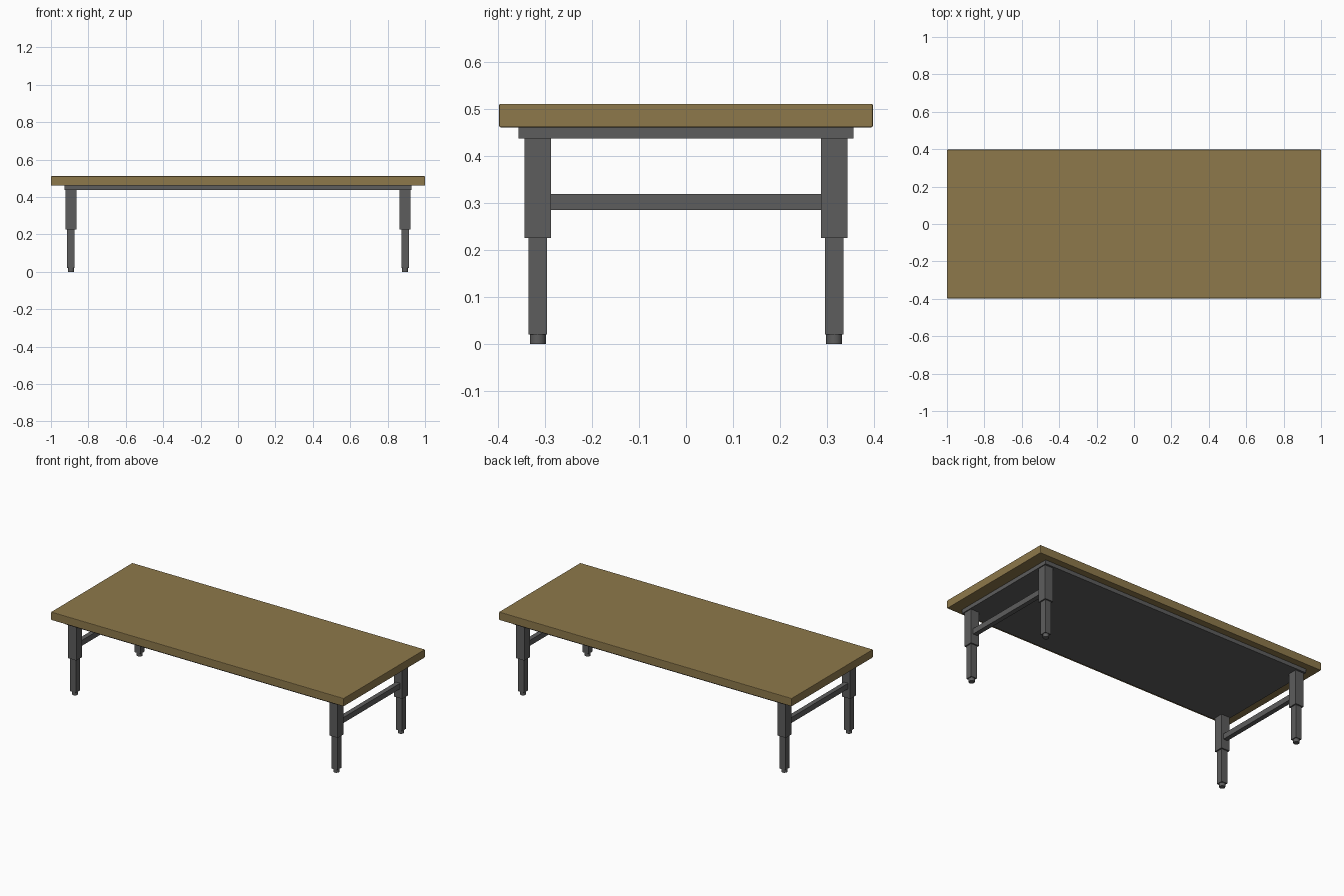
import bpy
from math import radians

if "Cube" in bpy.data.objects:
    bpy.data.objects.remove(bpy.data.objects["Cube"])


def material(name, rgb):
    m = bpy.data.materials.new(name)
    m.diffuse_color = (*rgb, 1)
    m.use_nodes = True
    m.node_tree.nodes["Principled BSDF"].inputs["Base Color"].default_value = m.diffuse_color
    return m


WOOD = material("wood", (0.27, 0.19, 0.07))
METAL = material("dark_metal", (0.11, 0.11, 0.11))


def box(name, x, y, z, mat, bevel=0.0):
    """Box from (min, max) ranges on each axis."""
    bpy.ops.mesh.primitive_cube_add(size=1, location=[(a + b) / 2 for a, b in (x, y, z)])
    ob = bpy.context.object
    ob.name = name
    ob.scale = [b - a for a, b in (x, y, z)]
    bpy.ops.object.transform_apply(location=False, rotation=False, scale=True)
    ob.data.materials.append(mat)
    if bevel:
        mod = ob.modifiers.new("edge", 'BEVEL')
        mod.width = bevel
        mod.segments = 2
    return ob


# Table top and the plate beneath it
box("table_top", (-1, 1), (-0.397, 0.397), (0.461, 0.511), WOOD, 0.003)
box("under_plate", (-0.928, 0.928), (-0.356, 0.356), (0.437, 0.461), METAL)

LEG_X, LEG_Y = 0.893, 0.315
for sx, side in ((-1, "left"), (1, "right")):
    cx = sx * LEG_X
    for sy, end in ((-1, "front"), (1, "back")):
        cy = sy * LEG_Y
        tag = f"{end}_{side}"
        # Telescoping leg: outer sleeve, inner tube, round foot
        for part, h, z in (("leg_sleeve", 0.0286, (0.226, 0.437)),
                           ("leg_tube", 0.02, (0.021, 0.226))):
            box(f"{part}_{tag}", (cx - h, cx + h), (cy - h, cy + h), z, METAL)
        bpy.ops.mesh.primitive_cylinder_add(vertices=16, radius=0.017, depth=0.021,
                                            location=(cx, cy, 0.0105))
        foot = bpy.context.object
        foot.name = f"foot_{tag}"
        foot.data.materials.append(METAL)
        bpy.ops.object.shade_smooth_by_angle(angle=radians(40))
    # Cross bar joining the two legs of this side
    box(f"cross_bar_{side}", (cx - 0.0145, cx + 0.0145), (-0.287, 0.287), (0.285, 0.319), METAL)
